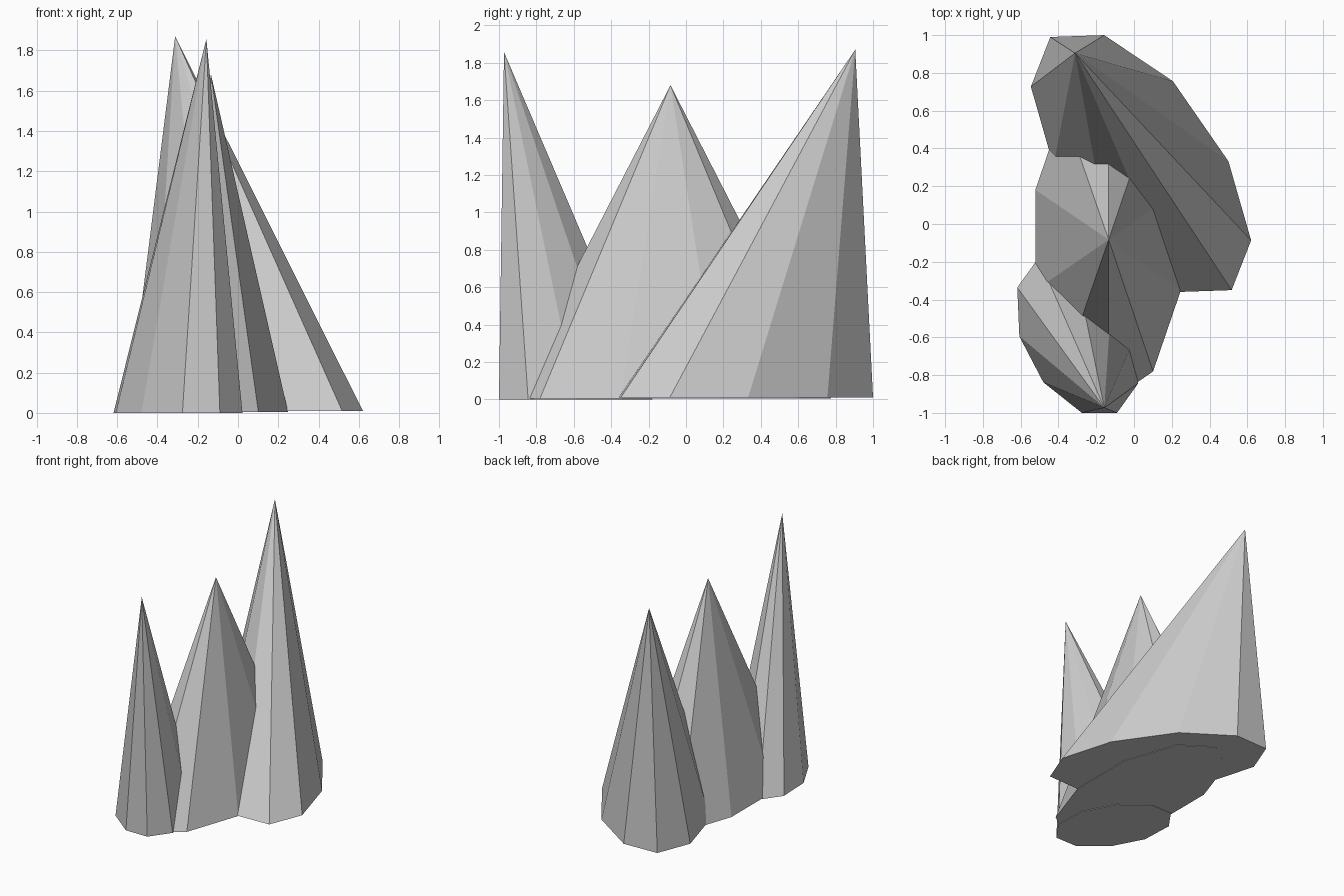
import bpy
import bmesh
from math import sin, cos, radians
from mathutils import Vector

if "Cube" in bpy.data.objects:
    bpy.data.objects.remove(bpy.data.objects["Cube"])


def leaning_spike(name, center, half_outline, base_z, apex):
    """Ten-sided pyramid; the second half of the base mirrors the first through the center."""
    c = Vector(center)
    half = [Vector(p) for p in half_outline]
    outline = half + [2 * c - p for p in half]
    bm = bmesh.new()
    ring = [bm.verts.new((p.x, p.y, base_z)) for p in outline]
    tip = bm.verts.new(apex)
    bm.faces.new(ring)
    for i, v in enumerate(ring):
        bm.faces.new((v, ring[(i + 1) % len(ring)], tip))
    bmesh.ops.recalc_face_normals(bm, faces=bm.faces)
    mesh = bpy.data.meshes.new(name)
    bm.to_mesh(mesh)
    bm.free()
    obj = bpy.data.objects.new(name, mesh)
    bpy.context.collection.objects.link(obj)
    return obj


# Back spike, leaning far to the back left
leaning_spike("back_spike", (0.037, 0.32),
              [(-0.443, 0.99), (-0.158, 1.0), (0.206, 0.756), (0.50, 0.332), (0.62, -0.087)],
              0.01, (-0.312, 0.905, 1.87))

# Middle spike, upright on an oval base
mid = (-0.137, -0.085)
oval = [(mid[0] + 0.405 * cos(radians(90 + 36 * i)),
         mid[1] + 0.86 * sin(radians(90 + 36 * i))) for i in range(5)]
leaning_spike("middle_spike", mid, oval, 0.005, (-0.134, -0.083, 1.68))

# Front spike, leaning forward
leaning_spike("front_spike", (-0.298, -0.59),
              [(-0.618, -0.336), (-0.607, -0.595), (-0.48, -0.838), (-0.276, -1.0), (-0.09, -1.0)],
              0.0, (-0.157, -0.973, 1.857))
